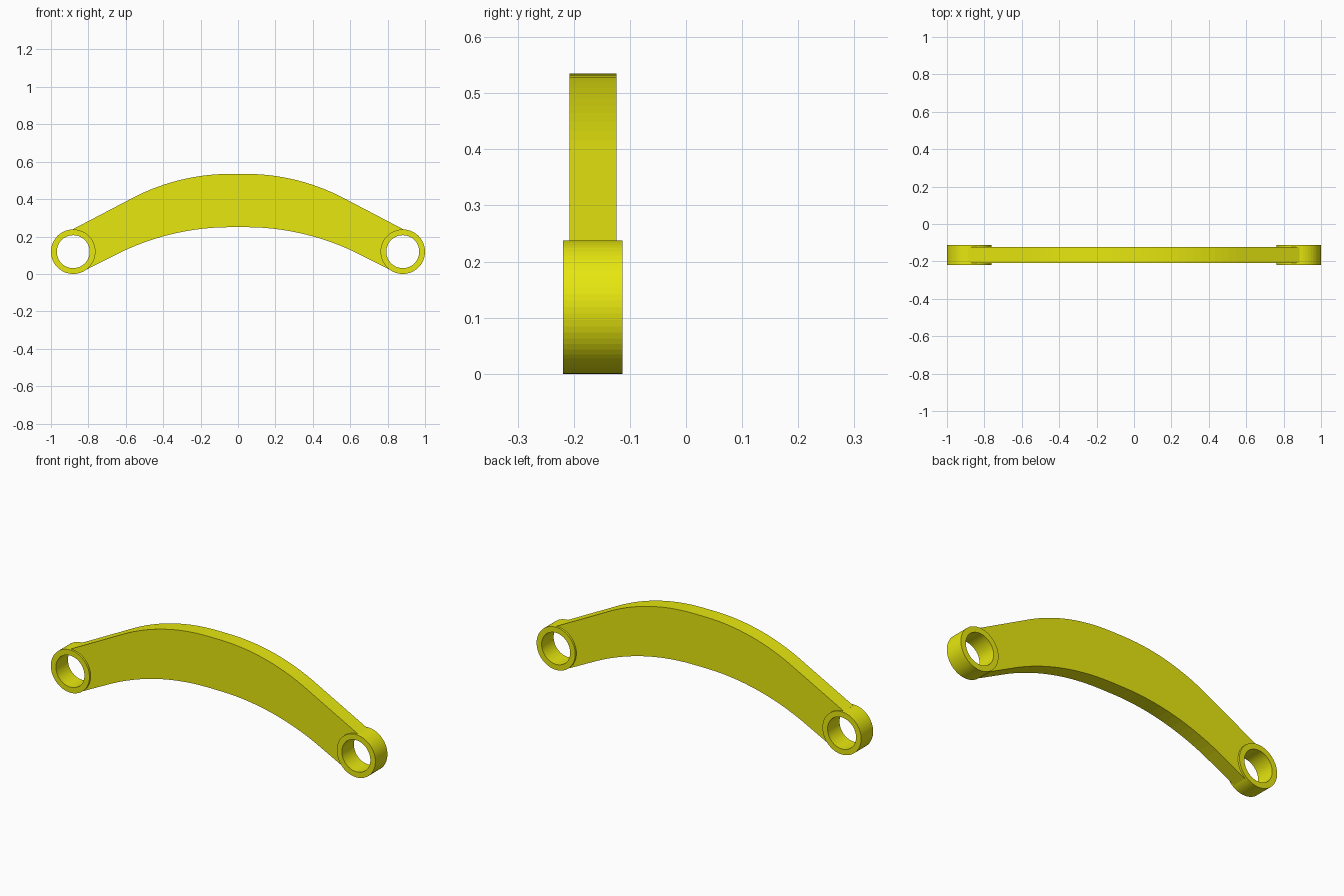
import bpy, bmesh
from math import sin, cos, radians, pi

if "Cube" in bpy.data.objects:
    bpy.data.objects.remove(bpy.data.objects["Cube"])

yellow = bpy.data.materials.new("yellow")
yellow.use_nodes = True
yellow.diffuse_color = (0.8, 0.8, 0.005, 1)
yellow.node_tree.nodes["Principled BSDF"].inputs["Base Color"].default_value = (0.8, 0.8, 0.005, 1)

MID_Y = -0.166            # middle plane of the link
EYE_X, EYE_Z = 0.881, 0.119
EYE_R, HOLE_R = 0.119, 0.088


def finish(name, bm):
    bmesh.ops.recalc_face_normals(bm, faces=bm.faces)
    mesh = bpy.data.meshes.new(name)
    bm.to_mesh(mesh)
    bm.free()
    mesh.materials.append(yellow)
    obj = bpy.data.objects.new(name, mesh)
    bpy.context.collection.objects.link(obj)
    return obj


def extrude_y(bm, faces, depth):
    new = bmesh.ops.extrude_face_region(bm, geom=faces)["geom"]
    verts = [g for g in new if isinstance(g, bmesh.types.BMVert)]
    bmesh.ops.translate(bm, verts=verts, vec=(0, depth, 0))


def crown(top, flat, radius, sweep, steps=14):
    """Right half of an arched edge, from the flat crown outwards."""
    angles = [radians(sweep) * i / steps for i in range(steps + 1)]
    return [(flat + radius * sin(a), top - radius * (1 - cos(a))) for a in angles]


# Curved arm: arched upper and lower edges, ends wrapped around the eye holes
upper = crown(0.535, 0.04, 1.13, 28.5)
lower = crown(0.25, 0.04, 1.35, 27.8)
wrap = [(EYE_X - 0.1 * cos(a), EYE_Z + 0.1 * sin(a))
        for a in [radians(90 - 142 * i / 16) for i in range(17)]]
half = upper + [(EYE_X + 0.004, 0.238)] + wrap + [(0.806, 0.025)] + lower[::-1]
outline = half + [(-x, z) for x, z in reversed(half)]
bm = bmesh.new()
face = bm.faces.new([bm.verts.new((x, MID_Y - 0.042, z)) for x, z in outline])
extrude_y(bm, [face], 0.084)
bmesh.ops.triangulate(bm, faces=[f for f in bm.faces if len(f.verts) > 4])
finish("curved_arm", bm)

# Ring-shaped eyes at both ends, slightly thicker than the arm
SEGMENTS = 64
for name, side in (("left_eye", 1), ("right_eye", -1)):
    bm = bmesh.new()
    loops = []
    for r in (EYE_R, HOLE_R):
        loops.append([bm.verts.new((side * EYE_X + r * cos(2 * pi * i / SEGMENTS), MID_Y - 0.053,
                                    EYE_Z + r * sin(2 * pi * i / SEGMENTS)))
                      for i in range(SEGMENTS)])
    outer, inner = loops
    faces = [bm.faces.new((outer[i - 1], outer[i], inner[i], inner[i - 1])) for i in range(SEGMENTS)]
    extrude_y(bm, faces, 0.106)
    finish(name, bm)
